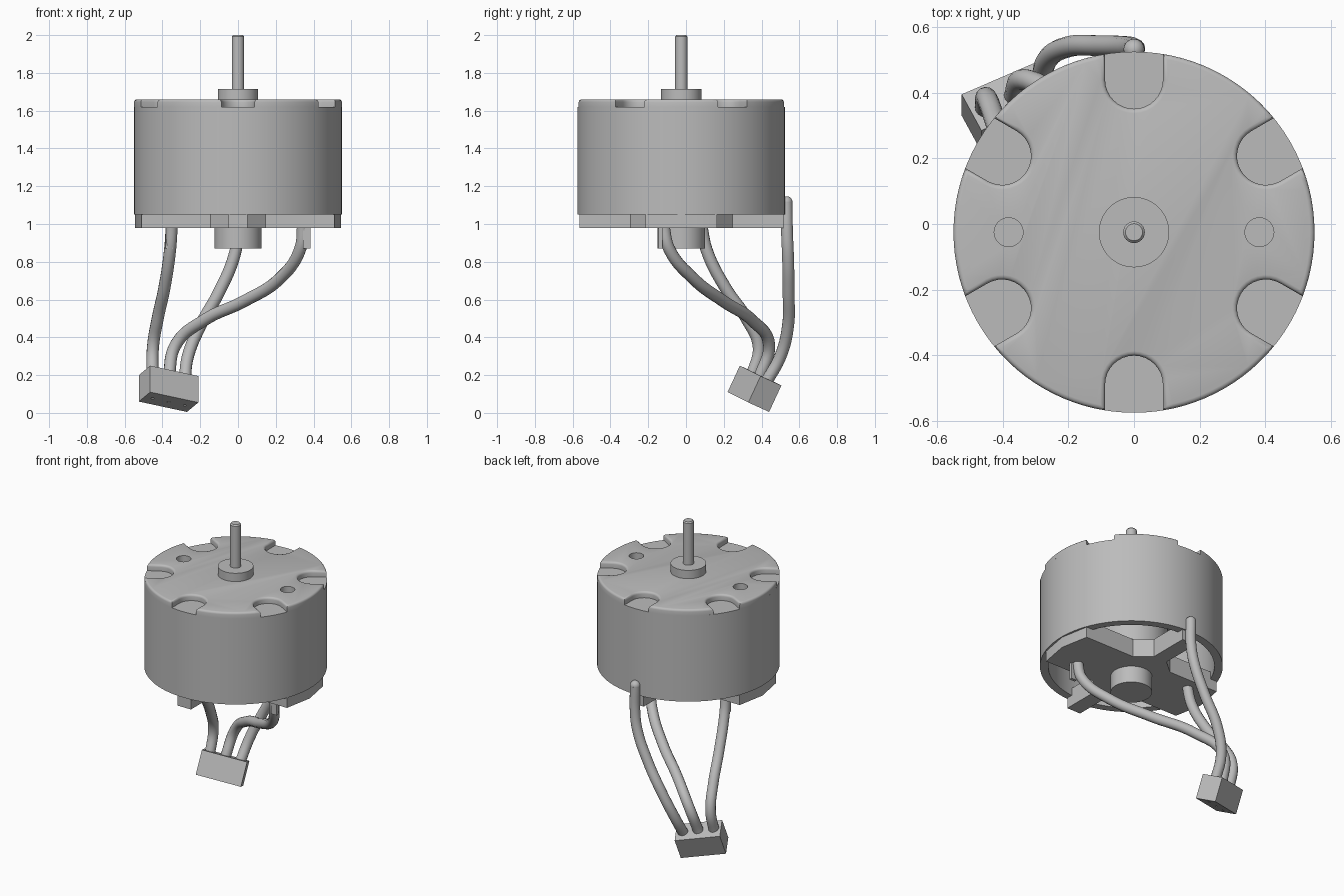
import bpy, bmesh
from math import cos, sin, pi, asin, radians, sqrt
from mathutils import Vector, Matrix

if "Cube" in bpy.data.objects:
    bpy.data.objects.remove(bpy.data.objects["Cube"], do_unlink=True)

CY = -0.025      # motor axis position in y
R = 0.55         # can radius

grey = bpy.data.materials.new("plain_grey")
grey.use_nodes = True
grey.diffuse_color = (0.5, 0.5, 0.5, 1)
grey.node_tree.nodes["Principled BSDF"].inputs["Base Color"].default_value = (0.5, 0.5, 0.5, 1)


def activate(ob):
    bpy.ops.object.select_all(action='DESELECT')
    ob.select_set(True)
    bpy.context.view_layer.objects.active = ob


def finish(name, bm):
    """Turn a bmesh into a shaded, coloured object."""
    bmesh.ops.recalc_face_normals(bm, faces=bm.faces)
    me = bpy.data.meshes.new(name)
    bm.to_mesh(me)
    bm.free()
    ob = bpy.data.objects.new(name, me)
    bpy.context.collection.objects.link(ob)
    me.materials.append(grey)
    smooth(ob)
    return ob


def smooth(ob):
    activate(ob)
    bpy.ops.object.shade_smooth_by_angle(angle=radians(35))


def lathe(name, profile, x=0, y=CY, steps=96):
    """Spin (radius, z) points around a vertical axis."""
    bm = bmesh.new()
    vs = [bm.verts.new((r, 0, z)) for r, z in profile]
    es = [bm.edges.new(p) for p in zip(vs, vs[1:])]
    bmesh.ops.spin(bm, geom=vs + es, cent=(0, 0, 0), axis=(0, 0, 1),
                   angle=2 * pi, steps=steps, use_merge=True)
    bmesh.ops.remove_doubles(bm, verts=bm.verts, dist=1e-5)
    bmesh.ops.translate(bm, verts=bm.verts, vec=(x, y, 0))
    return finish(name, bm)


def prism(name, outline, z0, z1, round_top=0):
    """Extrude a flat outline, optionally rounding its top rim."""
    bm = bmesh.new()
    face = bm.faces.new([bm.verts.new((x, y + CY, z0)) for x, y in outline])
    top = bmesh.ops.extrude_face_region(bm, geom=[face], use_keep_orig=True)["geom"]
    bmesh.ops.translate(bm, verts=[v for v in top if isinstance(v, bmesh.types.BMVert)],
                        vec=(0, 0, z1 - z0))
    bmesh.ops.recalc_face_normals(bm, faces=bm.faces)
    if round_top:
        rim = [e for e in bm.edges if all(v.co.z > z1 - 1e-4 for v in e.verts)]
        bmesh.ops.bevel(bm, geom=rim, offset=round_top, segments=3, profile=0.5, affect='EDGES')
    return finish(name, bm)


def cut(ob, cutter):
    mod = ob.modifiers.new("cut", 'BOOLEAN')
    mod.operation, mod.solver, mod.object = 'DIFFERENCE', 'EXACT', cutter
    activate(ob)
    bpy.ops.object.modifier_apply(modifier=mod.name)
    smooth(ob)


# Hollow can, open at the bottom
can = lathe("can", [(0, 1.62), (R, 1.62), (R, 1.05), (0.5, 1.05), (0.5, 1.55), (0, 1.55)])

# Lid with six rounded notches
outline = []
notch, centre = 0.088, 0.464
half = asin(notch / R)
for k in range(6):
    a = radians(30 + 60 * k)
    local = [(sqrt(R * R - notch * notch), -notch)]
    for i in range(17):
        t = -pi / 2 - pi * i / 16
        local.append((centre + notch * cos(t), notch * sin(t)))
    local.append((local[0][0], notch))
    outline += [(r * cos(a) - t * sin(a), r * sin(a) + t * cos(a)) for r, t in local]
    span = pi / 3 - 2 * half
    outline += [(R * cos(a + half + span * i / 12), R * sin(a + half + span * i / 12))
                for i in range(1, 12)]
lid = prism("lid", outline, 1.62, 1.66, round_top=0.014)

# Two screw holes through the lid
for sx in (-1, 1):
    drill = lathe("hole_cutter", [(0, 1.59), (0.044, 1.59), (0.044, 1.7), (0, 1.7)],
                  x=sx * 0.382, steps=32)
    cut(can, drill)
    cut(lid, drill)
    bpy.data.objects.remove(drill, do_unlink=True)

# Shaft, bearings and inner rotor
lathe("top_bearing", [(0, 1.63), (0.107, 1.63), (0.107, 1.715), (0, 1.715)], steps=64)
lathe("shaft", [(0, 1.6), (0.033, 1.6), (0.033, 1.992), (0.026, 2), (0, 2)], steps=32)
lathe("bottom_bearing", [(0, 0.87), (0.125, 0.87), (0.125, 1.1), (0, 1.1)], steps=64)
lathe("rotor", [(0, 1.09), (0.22, 1.09), (0.22, 1.5), (0, 1.5)], steps=64)

# Cross-shaped end cap: wide side arms, narrow front and back arms
quarter = [(0.545, 0), (0.51, 0.19), (0.145, 0.19), (0.05, 0.27), (0.05, 0.54)]
mirrored = [(-x, y) for x, y in reversed(quarter)]
upper = quarter + mirrored
cross = upper + [(x, -y) for x, y in reversed(upper[1:-1])]
prism("end_cap", cross, 0.98, 1.1)

# Solder terminals beside the wires
for s in (-1, 1):
    bm = bmesh.new()
    bmesh.ops.create_cube(bm, size=1, matrix=Matrix.Translation((s * 0.365, CY - s * 0.11, 0.94))
                          @ Matrix.Diagonal((0.04, 0.02, 0.14, 1)))
    finish("terminal", bm)

# Tilted connector block with three small sockets
corner = Vector((-0.465, 0.285, 0.25))
long_side = Vector((0.255, 0.11, -0.055))
short_side = Vector((-0.06, 0.11, -0.05))
down = Vector((0, -0.065, -0.14))
middle = corner + (long_side + short_side + down) / 2
basis = Matrix((long_side, short_side, down)).transposed().to_4x4()
bm = bmesh.new()
bmesh.ops.create_cube(bm, size=1, matrix=Matrix.Translation(middle) @ basis)
connector = finish("connector", bm)
turn = down.to_track_quat('Z', 'Y').to_matrix().to_4x4()
entries = []
for t in (1 / 6, 1 / 2, 5 / 6):
    entry = corner + short_side / 2 + long_side * t
    entries.append(entry)
    bm = bmesh.new()
    bmesh.ops.create_cone(bm, cap_ends=True, segments=12, radius1=0.008, radius2=0.008,
                          depth=0.06, matrix=Matrix.Translation(entry + down) @ turn)
    drill = finish("socket_cutter", bm)
    cut(connector, drill)
    bpy.data.objects.remove(drill, do_unlink=True)


def wire(name, points, entry):
    """Round cable through the points, ending inside the connector."""
    cu = bpy.data.curves.new(name, 'CURVE')
    cu.dimensions, cu.bevel_depth, cu.bevel_resolution = '3D', 0.032, 5
    cu.resolution_u, cu.use_fill_caps = 8, True
    sp = cu.splines.new('BEZIER')
    pts = [Vector(p) for p in points] + [entry + down * 0.15]
    sp.bezier_points.add(len(pts) - 1)
    for bp, p in zip(sp.bezier_points, pts):
        bp.co = p
        bp.handle_left_type = bp.handle_right_type = 'AUTO'
    ob = bpy.data.objects.new(name, cu)
    bpy.context.collection.objects.link(ob)
    cu.materials.append(grey)
    activate(ob)
    bpy.ops.object.convert(target='MESH')
    smooth(bpy.context.object)


# Wires
wire("right_wire", [(-0.35, 0.08, 1.0), (-0.36, 0.11, 0.86), (-0.39, 0.21, 0.66),
                    (-0.425, 0.32, 0.5), (-0.45, 0.385, 0.35)], entries[0])
wire("left_wire", [(0.345, -0.12, 1.0), (0.33, -0.09, 0.87), (0.22, 0.04, 0.71),
                   (0.03, 0.2, 0.59), (-0.18, 0.35, 0.49), (-0.33, 0.44, 0.36)], entries[1])
wire("back_wire", [(0, 0.532, 1.115), (0, 0.535, 0.95), (-0.02, 0.54, 0.83), (-0.1, 0.543, 0.64),
                   (-0.2, 0.54, 0.46), (-0.265, 0.5, 0.3)], entries[2])
bm = bmesh.new()
bmesh.ops.create_uvsphere(bm, u_segments=20, v_segments=12, radius=0.032,
                          matrix=Matrix.Translation((0, 0.532, 1.115)))
finish("back_wire_end", bm)
